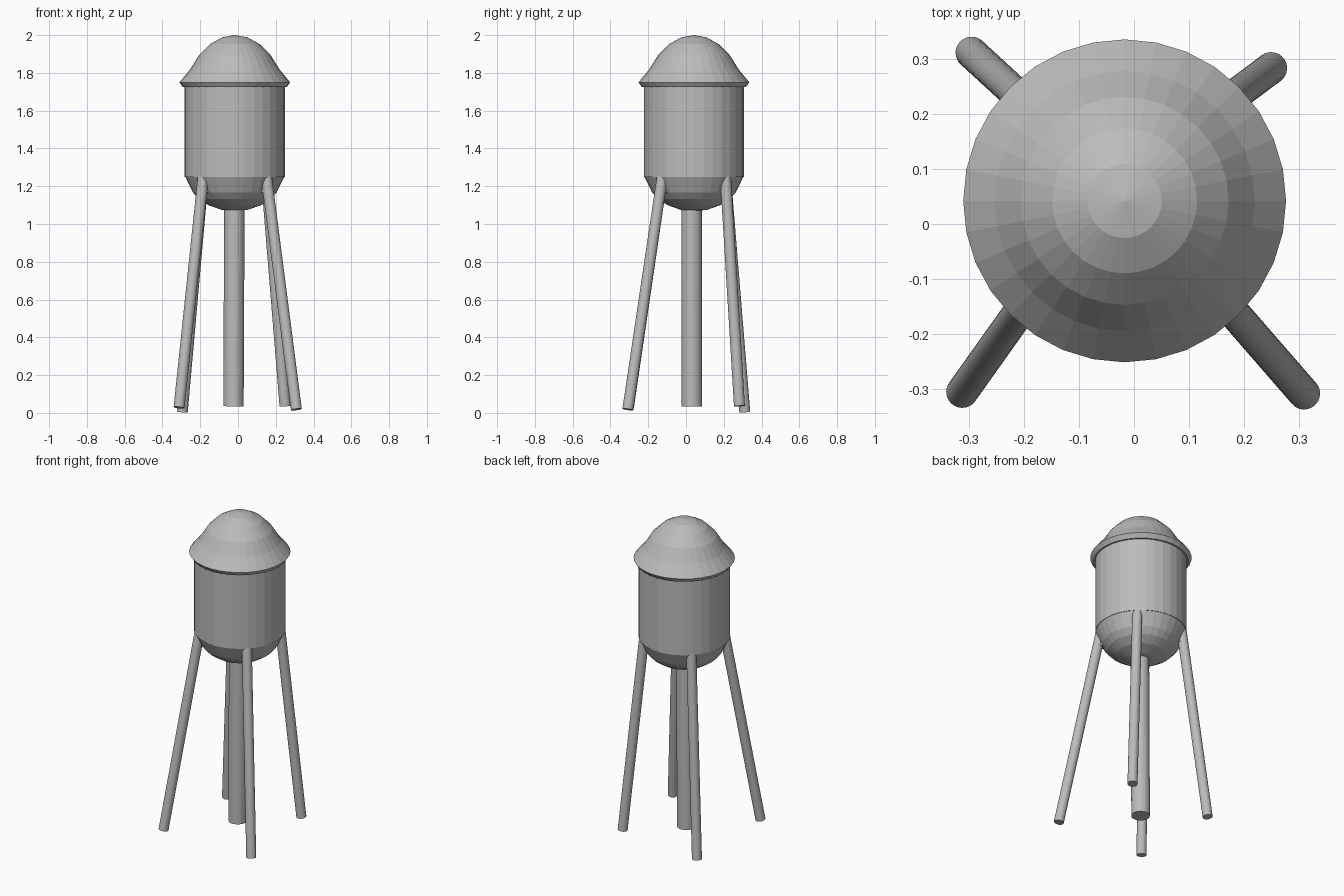
import bpy
import math
from mathutils import Vector, Matrix

cube = bpy.data.objects.get("Cube")
if cube:
    bpy.data.objects.remove(cube, do_unlink=True)

metal = bpy.data.materials.new("grey_metal")
metal.use_nodes = True
GREY = (0.5, 0.5, 0.5, 1)
metal.diffuse_color = GREY
metal.node_tree.nodes["Principled BSDF"].inputs["Base Color"].default_value = GREY

SIDES = 32
CX, CY = -0.017, 0.042


def add_mesh(name, verts, faces):
    mesh = bpy.data.meshes.new(name)
    mesh.from_pydata(verts, [], faces)
    mesh.materials.append(metal)
    obj = bpy.data.objects.new(name, mesh)
    bpy.context.collection.objects.link(obj)
    return obj


def lathe(name, profile):
    """Closed turned solid from (radius, z) rings listed bottom to top."""
    verts, faces = [], []
    for r, z in profile:
        for i in range(SIDES):
            a = math.tau * i / SIDES
            verts.append((CX + r * math.cos(a), CY + r * math.sin(a), z))
    for k in range(len(profile) - 1):
        for i in range(SIDES):
            j = (i + 1) % SIDES
            a, b = k * SIDES, (k + 1) * SIDES
            faces.append((a + i, a + j, b + j, b + i))
    faces.append(tuple(reversed(range(SIDES))))
    faces.append(tuple(range(len(verts) - SIDES, len(verts))))
    return add_mesh(name, verts, faces)


def rod(name, bottom, top, radius):
    bottom, top = Vector(bottom), Vector(top)
    axis = top - bottom
    bpy.ops.mesh.primitive_cylinder_add(
        vertices=SIDES, radius=radius, depth=axis.length, location=(bottom + top) / 2,
        rotation=axis.to_track_quat("Z", "Y").to_euler())
    obj = bpy.context.object
    obj.name = name
    obj.data.materials.append(metal)
    return obj


# Domed roof with a sloping rim
dome = [(0.3 * math.sin(math.radians(a)), 2 - 0.47 * (1 - math.cos(math.radians(a))))
        for a in (52, 39, 26, 13, 0.1)]
lathe("roof", [(0.275, 1.724), (0.293, 1.75)] + dome)

# Tank wall and rounded underside
lathe("tank", [(0.265, 1.25), (0.265, 1.73)])
lathe("tank_bowl", [(0.001, 1.068), (0.07, 1.075), (0.14, 1.1), (0.19, 1.132),
                    (0.222, 1.168), (0.262, 1.25)])

# Central supply pipe
rod("riser_pipe", (-0.024, 0.031, 0.035), (-0.019, 0.03, 1.12), 0.054)

# Splayed legs, each with its own foot position, and gussets beside the bowl
feet = {
    "front_right": (-0.312, -0.305, 0.028),
    "front_left": (0.309, -0.308, 0.018),
    "back_right": (-0.295, 0.311, 0.005),
    "back_left": (0.249, 0.283, 0.036),
}
for corner, foot in feet.items():
    sx, sy = math.copysign(1, foot[0]), math.copysign(1, foot[1])
    top = (CX + sx * 0.167, CY + sy * 0.167, 1.252)
    rod(corner + "_leg", foot, top, 0.029)

    bpy.ops.mesh.primitive_cube_add(size=1)
    gusset = bpy.context.object
    gusset.name = corner + "_gusset"
    gusset.data.transform(Matrix.Diagonal((0.06, 0.045, 0.084, 1)))
    gusset.location = (CX + sx * 0.146, CY + sy * 0.146, 1.208)
    gusset.rotation_euler.z = math.atan2(sy, sx)
    gusset.data.materials.append(metal)
